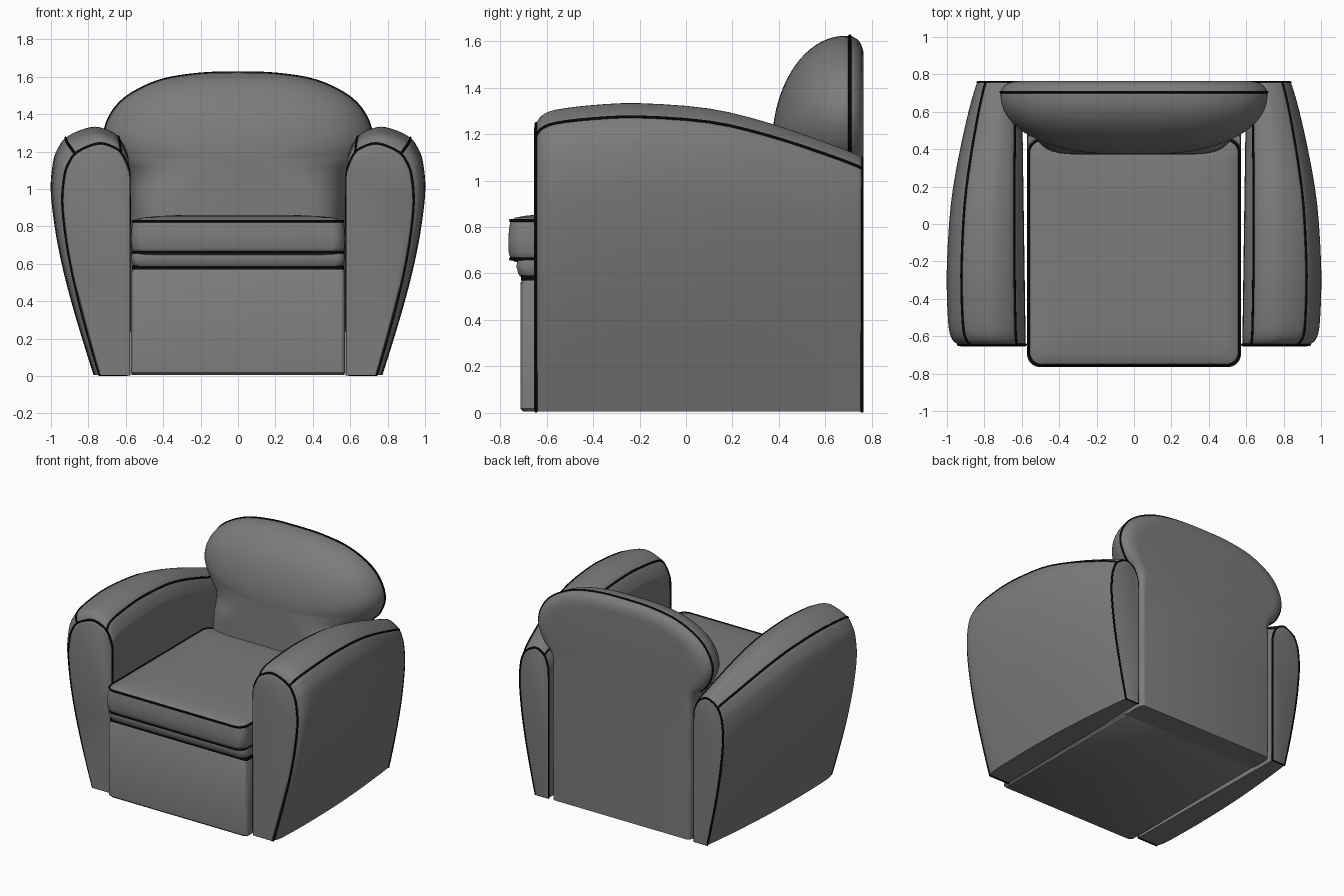
import bpy, bmesh, math
from mathutils import Vector

cube = bpy.data.objects.get("Cube")
if cube:
    bpy.data.objects.remove(cube, do_unlink=True)


def material(name, value):
    m = bpy.data.materials.new(name)
    m.use_nodes = True
    col = (value, value, value, 1)
    m.diffuse_color = col
    bsdf = m.node_tree.nodes["Principled BSDF"]
    bsdf.inputs["Base Color"].default_value = col
    bsdf.inputs["Roughness"].default_value = 0.6
    return m


LEATHER = material("grey leather", 0.2)
PIPING = material("black piping", 0.002)


def smooth_path(pts, n):
    """Catmull-Rom curve through the points, n samples per span."""
    p = [Vector(q) for q in pts]
    p = [2 * p[0] - p[1]] + p + [2 * p[-1] - p[-2]]
    out = []
    for i in range(1, len(p) - 2):
        a, b, c, d = p[i - 1:i + 3]
        for k in range(n):
            t = k / n
            out.append(b + 0.5 * t * ((c - a) + t * ((2 * a - 5 * b + 4 * c - d)
                                                    + t * (3 * (b - c) + d - a))))
    return out + [p[-2]]


def loft(name, rings, mat=LEATHER):
    """Skin closed rings of equal length and cap both ends."""
    bm = bmesh.new()
    rows = [[bm.verts.new(p) for p in r] for r in rings]
    n = len(rows[0])
    for a, b in zip(rows, rows[1:]):
        for i in range(n):
            j = (i + 1) % n
            bm.faces.new((a[i], a[j], b[j], b[i]))
    bm.faces.new(rows[0])
    bm.faces.new(rows[-1])
    bmesh.ops.recalc_face_normals(bm, faces=bm.faces)
    me = bpy.data.meshes.new(name)
    bm.to_mesh(me)
    bm.free()
    me.materials.append(mat)
    me.shade_smooth()
    me.set_sharp_from_angle(angle=math.radians(42))
    ob = bpy.data.objects.new(name, me)
    bpy.context.collection.objects.link(ob)
    return ob


def piping(name, pts, closed=False, r=0.007):
    cu = bpy.data.curves.new(name, "CURVE")
    cu.dimensions = "3D"
    cu.bevel_depth = r
    cu.bevel_resolution = 1
    cu.use_fill_caps = True
    sp = cu.splines.new("POLY")
    sp.points.add(len(pts) - 1)
    for q, p in zip(sp.points, pts):
        q.co = (*p, 1)
    sp.use_cyclic_u = closed
    cu.materials.append(PIPING)
    bpy.context.collection.objects.link(bpy.data.objects.new(name, cu))


def rounded_rect(hx, y0, y1, r, z, inset=0):
    hx, y0, y1 = hx - inset, y0 + inset, y1 - inset
    corners = [(hx - r, y1 - r), (r - hx, y1 - r), (r - hx, y0 + r), (hx - r, y0 + r)]
    pts = []
    for q, (cx, cy) in enumerate(corners):
        for k in range(9):
            a = math.pi / 2 * (q + k / 8)
            pts.append(Vector((cx + r * math.cos(a), cy + r * math.sin(a), z)))
    return pts


# Arms: one cross-section (across, up), scaled along the depth
SPAN = 4
section = smooth_path([(0, 0), (0, .45), (0, .83), (.03, .905), (.13, .96), (.25, .985),
                       (.43, 1), (.63, .985), (.81, .955), (.9, .917), (.965, .865),
                       (1, .75), (.95, .6), (.86, .45), (.74, .3), (.6, .15), (.45, 0)], SPAN)
INNER_SEAM, OUTER_SEAM = 4 * SPAN, 8 * SPAN

# depth, outer edge, top height
stations = smooth_path([(-.655, .925, 1.225), (-.645, .94, 1.245), (-.62, .97, 1.28),
                        (-.56, .99, 1.305), (-.4, 1, 1.325), (-.2, 1, 1.333),
                        (.1, .98, 1.31), (.35, .94, 1.25), (.6, .885, 1.165),
                        (.74, .845, 1.11), (.757, .835, 1.095), (.763, .82, 1.08)], 3)
FRONT, BACK = 3, -4

for side, label in ((1, "left"), (-1, "right")):
    rings = []
    for y, outer, top in stations:
        inner = 0.58 + 0.02 * (y + 0.65) / 1.4
        rings.append([Vector((side * (inner + u * (outer - inner)), y, 0.006 + v * (top - 0.006)))
                      for u, v in section])
    loft(label + "_arm", rings)
    piping(label + "_arm_front_piping", rings[FRONT], True)
    piping(label + "_arm_back_piping", rings[BACK], True)
    for seam, idx in (("inner", INNER_SEAM), ("outer", OUTER_SEAM)):
        piping(f"{label}_arm_{seam}_seam", [r[idx] for r in rings[FRONT:BACK + 1]])

# Base box, dark joint line and padded deck
loft("base", [rounded_rect(.572, -.713, .6, .025, z, i) for z, i in
              ((.006, .012), (.018, 0), (.56, 0), (.572, .008))])
loft("base_joint", [rounded_rect(.568, -.71, .6, .025, z) for z in (.57, .592)], PIPING)
loft("deck", [rounded_rect(.572, -.73, .5, .04, z, i) for z, i in
              ((.588, .015), (.6, .008), (.63, 0), (.66, .005))])

# Seat cushion
levels = [(.648, .04), (.654, .02), (.662, .01), (.69, .002), (.74, 0), (.79, .003), (.828, .01),
          (.84, .03), (.848, .07), (.855, .14), (.86, .24), (.862, .34)]
cushion = [rounded_rect(.572, -.765, .46, .07, z, i) for z, i in levels]
loft("seat_cushion", cushion)
piping("cushion_lower_piping", cushion[2], True)
piping("cushion_upper_piping", cushion[6], True)

# Backrest: straight lower part with a wider domed head
half = smooth_path([(.57, .006), (.575, .4), (.575, .95), (.6, 1.08), (.67, 1.16), (.713, 1.27),
                    (.69, 1.38), (.6, 1.49), (.42, 1.58), (.2, 1.617), (0, 1.623)], 4)
outline = [(x, z) for x, z in half] + [(-x, z) for x, z in half[-2::-1]]


def back_ring(y, s):
    ring = []
    for x, z in outline:
        f = min(max((z - 0.9) / 0.3, 0), 1)
        f = f * f * (3 - 2 * f)
        k = (1 - f) * s ** 0.25 + f * s ** 0.8
        z = z if z < 1.15 else 1.15 + (z - 1.15) * s
        ring.append(Vector((x * k, y, max(z, 0.25 if y < 0.58 else 0))))
    return ring


back = [back_ring(y, s) for y, s in
        ((.765, .8), (.763, .86), (.755, .92), (.74, .965), (.72, .99), (.705, 1))]
for i in range(19):
    a = math.radians(84) * i / 18
    back.append(back_ring(.685 - .315 * math.sin(a), math.cos(a)))
loft("backrest", back)
piping("backrest_piping", [p for p in back[5] if p.z > 1.1])
